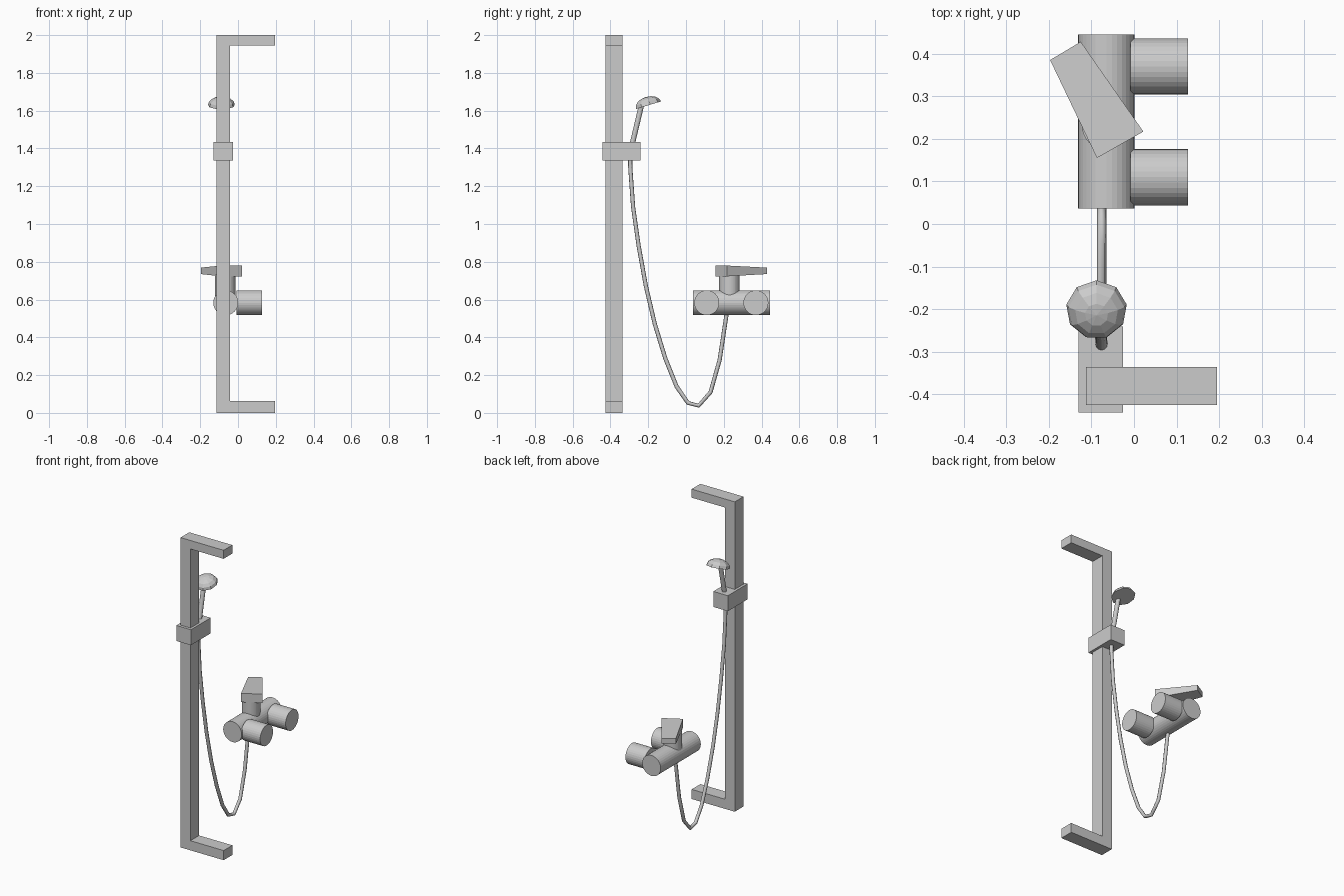
import bpy, bmesh, math
from mathutils import Vector, Matrix

if "Cube" in bpy.data.objects:
    bpy.data.objects.remove(bpy.data.objects["Cube"])


def add_mesh(name, verts, faces):
    me = bpy.data.meshes.new(name)
    me.from_pydata(verts, [], faces)
    bm = bmesh.new()
    bm.from_mesh(me)
    bmesh.ops.recalc_face_normals(bm, faces=bm.faces)
    bm.to_mesh(me)
    bm.free()
    ob = bpy.data.objects.new(name, me)
    bpy.context.collection.objects.link(ob)
    return ob


def loft(name, a, b):
    """Closed solid between two matching rings of points."""
    n = len(a)
    faces = [tuple(range(n)), tuple(range(n, 2 * n))]
    faces += [(i, (i + 1) % n, n + (i + 1) % n, n + i) for i in range(n)]
    return add_mesh(name, a + b, faces)


def box(name, x0, x1, y0, y1, z0, z1):
    ring = [(x0, y0), (x1, y0), (x1, y1), (x0, y1)]
    return loft(name, [(x, y, z0) for x, y in ring], [(x, y, z1) for x, y in ring])


def rod(name, p, q, r, sides=32):
    p, q = Vector(p), Vector(q)
    bpy.ops.mesh.primitive_cylinder_add(vertices=sides, radius=r, depth=(q - p).length,
                                        location=(p + q) / 2,
                                        rotation=(q - p).to_track_quat('Z', 'Y').to_euler())
    bpy.context.object.name = name


# wall rail: C-shaped profile extruded in y
c = [(-.113, 0), (.195, 0), (.195, .062), (-.042, .062),
     (-.042, 1.945), (.195, 1.945), (.195, 2), (-.113, 2)]
loft("wall_rail", [(x, -.425, z) for x, z in c], [(x, -.336, z) for x, z in c])

# sliding holder
box("sliding_holder", -.13, -.026, -.443, -.241, 1.335, 1.435)

# mixer body, inlets and lever stem
rod("mixer_body", (-.065, .036, .583), (-.065, .445, .583), .066)
for side, y in (("near", .11), ("far", .37)):
    rod("inlet_" + side, (-.008, y, .583), (.127, y, .583), .066)
rod("lever_stem", (-.068, .23, .6), (-.068, .23, .735), .054)

# tapered lever
wide = [(.022, .217), (-.087, .155)]
tip = [(-.125, .428), (-.197, .385)]


def end(pts, z0, z1):
    (ax, ay), (bx, by) = pts
    return [(ax, ay, z0), (bx, by, z0), (bx, by, z1), (ax, ay, z1)]


loft("lever", end(wide, .723, .78), end(tip, .735, .769))

# hose
path = [(.215, .56), (.213, .51), (.178, .28), (.13, .11), (.067, .038), (.01, .053),
        (-.05, .14), (-.11, .29), (-.165, .47), (-.212, .67), (-.25, .88),
        (-.28, 1.09), (-.295, 1.3), (-.295, 1.38)]
cu = bpy.data.curves.new("hose", 'CURVE')
cu.dimensions = '3D'
cu.bevel_depth = .011
cu.bevel_resolution = 2
cu.use_fill_caps = True
sp = cu.splines.new('POLY')
sp.points.add(len(path) - 1)
for pt, (y, z) in zip(sp.points, path):
    pt.co = (-.076, y, z, 1)
bpy.context.collection.objects.link(bpy.data.objects.new("hose", cu))

# handle
rod("shower_handle", (-.076, -.29, 1.4), (-.079, -.232, 1.645), .014, 12)

# shower head: faceted dome with a flat underside
bm = bmesh.new()
bmesh.ops.create_uvsphere(bm, u_segments=9, v_segments=8, radius=1)
bmesh.ops.bisect_plane(bm, geom=bm.verts[:] + bm.edges[:] + bm.faces[:], dist=1e-4,
                       plane_co=(0, 0, 0), plane_no=(0, 0, -1), clear_outer=True)
bmesh.ops.holes_fill(bm, edges=[e for e in bm.edges if e.is_boundary])
bm.transform(Matrix.Translation((-.088, -.201, 1.628)) @ Matrix.Rotation(math.radians(17), 4, 'X')
             @ Matrix.Diagonal((.072, .072, .046, 1)))
bmesh.ops.recalc_face_normals(bm, faces=bm.faces)
me = bpy.data.meshes.new("shower_head")
bm.to_mesh(me)
bm.free()
bpy.context.collection.objects.link(bpy.data.objects.new("shower_head", me))
